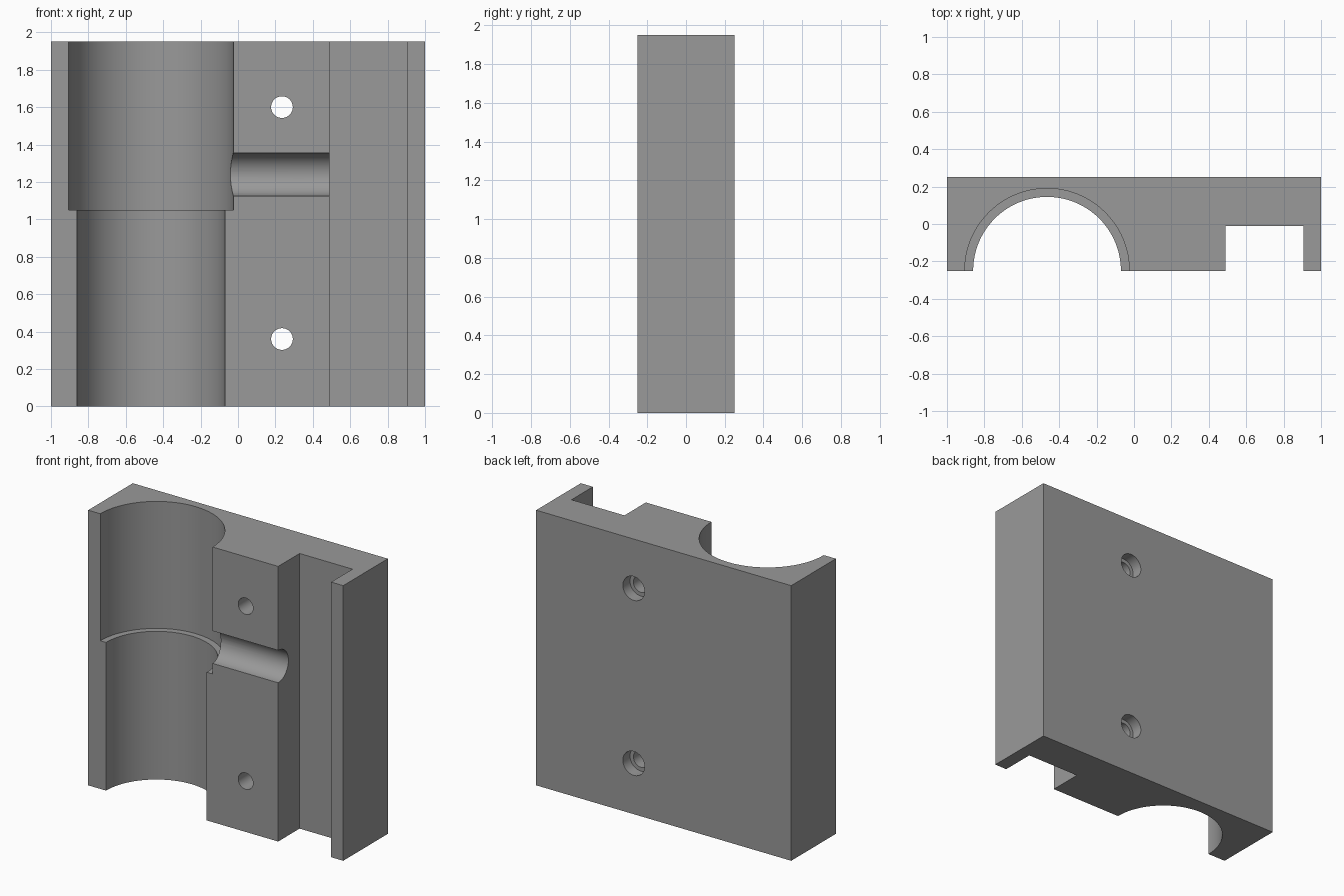
import bpy, bmesh, math
from mathutils import Matrix

if "Cube" in bpy.data.objects:
    bpy.data.objects.remove(bpy.data.objects["Cube"])

W, D, H = 2.0, 0.5, 1.95
FRONT, BACK = -D / 2, D / 2
BORE_X = -0.465

grey = bpy.data.materials.new("grey")
grey.diffuse_color = (0.32, 0.32, 0.32, 1)
grey.use_nodes = True
grey.node_tree.nodes["Principled BSDF"].inputs["Base Color"].default_value = grey.diffuse_color


def finish(name, bm):
    mesh = bpy.data.meshes.new(name)
    bm.to_mesh(mesh)
    bm.free()
    mesh.materials.append(grey)
    obj = bpy.data.objects.new(name, mesh)
    bpy.context.collection.objects.link(obj)
    return obj


def box(name, x0, x1, y0, y1, z0, z1):
    bm = bmesh.new()
    bmesh.ops.create_cube(bm, size=1)
    for v in bm.verts:
        v.co.x = x0 if v.co.x < 0 else x1
        v.co.y = y0 if v.co.y < 0 else y1
        v.co.z = z0 if v.co.z < 0 else z1
    return finish(name, bm)


def cylinder(name, radius, length, centre, axis="Z", segments=48):
    rot = {"Z": Matrix(), "X": Matrix.Rotation(math.pi / 2, 4, "Y"),
           "Y": Matrix.Rotation(math.pi / 2, 4, "X")}[axis]
    bm = bmesh.new()
    bmesh.ops.create_cone(bm, cap_ends=True, segments=segments, radius1=radius,
                          radius2=radius, depth=length,
                          matrix=Matrix.Translation(centre) @ rot)
    return finish(name, bm)


# Solid block
block = box("clamp_block", -W / 2, W / 2, FRONT, BACK, 0, H)

# Stepped half-round bore, wider in the upper part
cutters = [
    cylinder("lower_bore_cutter", 0.395, 3, (BORE_X, FRONT, 1), segments=96),
    cylinder("upper_bore_cutter", 0.44, 1, (BORE_X, FRONT, 1.55), segments=96),
    # Rectangular channel
    box("channel_cutter", 0.49, 0.905, FRONT - 0.1, -0.01, -0.1, H + 0.1),
    # Half-round groove joining bore and channel
    cylinder("groove_cutter", 0.115, 0.8, (0.2, FRONT, 1.24), "X"),
]

# Screw holes with counterbores at the back
for z in (0.36, 1.60):
    cutters.append(cylinder("screw_hole_cutter", 0.058, 1, (0.235, 0, z), "Y"))
    cutters.append(cylinder("counterbore_cutter", 0.085, 0.2, (0.235, BACK + 0.02, z), "Y"))

for c in cutters:
    c.hide_render = True
    c.hide_viewport = True
    cut = block.modifiers.new(c.name, "BOOLEAN")
    cut.operation = "DIFFERENCE"
    cut.solver = "EXACT"
    cut.object = c

# Apply the cuts, then smooth the round walls
deps = bpy.context.evaluated_depsgraph_get()
block.data = bpy.data.meshes.new_from_object(block.evaluated_get(deps))
block.modifiers.clear()
for c in cutters:
    bpy.data.objects.remove(c)
bpy.context.view_layer.objects.active = block
block.select_set(True)
bpy.ops.object.shade_smooth_by_angle(angle=math.radians(30))
